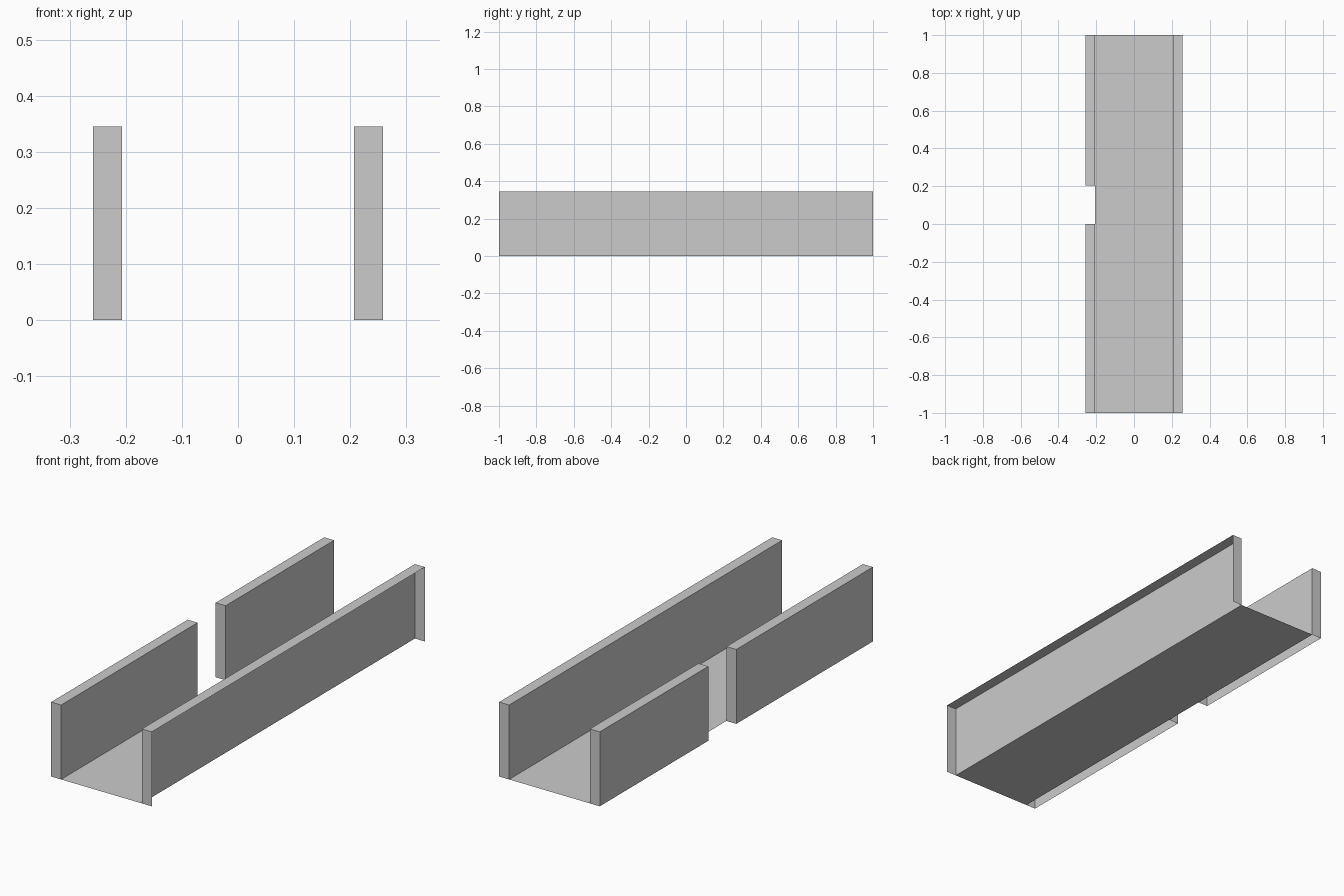
import bpy, bmesh
from mathutils import Vector

if "Cube" in bpy.data.objects:
    bpy.data.objects.remove(bpy.data.objects["Cube"])

INNER, OUTER, HEIGHT = 0.207, 0.258, 0.345


def box(name, lo, hi, open_sides):
    """Box between two corners, leaving out faces that point along open_sides."""
    bm = bmesh.new()
    bmesh.ops.create_cube(bm, size=1)
    for v in bm.verts:
        v.co = Vector([lo[i] if v.co[i] < 0 else hi[i] for i in range(3)])
    bm.normal_update()
    gone = [f for f in bm.faces
            if any(f.normal.dot(Vector(d)) > 0.9 for d in open_sides)]
    bmesh.ops.delete(bm, geom=gone, context='FACES')
    mesh = bpy.data.meshes.new(name)
    bm.to_mesh(mesh)
    bm.free()
    obj = bpy.data.objects.new(name, mesh)
    bpy.context.collection.objects.link(obj)
    return obj


DOWN, RIGHT = (0, 0, -1), (1, 0, 0)

# Right wall: shell open on its outer side and underneath
box("right_wall", (INNER, -1, 0), (OUTER, 1, HEIGHT), [DOWN, RIGHT])

# Left wall: two shells either side of the doorway, open underneath
for name, y0, y1 in (("left_wall_front", -1, 0), ("left_wall_back", 0.205, 1)):
    box(name, (-OUTER, y0, 0), (-INNER, y1, HEIGHT), [DOWN])

# Floor: single flat sheet between the walls
bpy.ops.mesh.primitive_plane_add(size=2)
floor = bpy.context.object
floor.name = "floor"
floor.scale.x = INNER
bpy.ops.object.transform_apply(location=False, rotation=False, scale=True)
